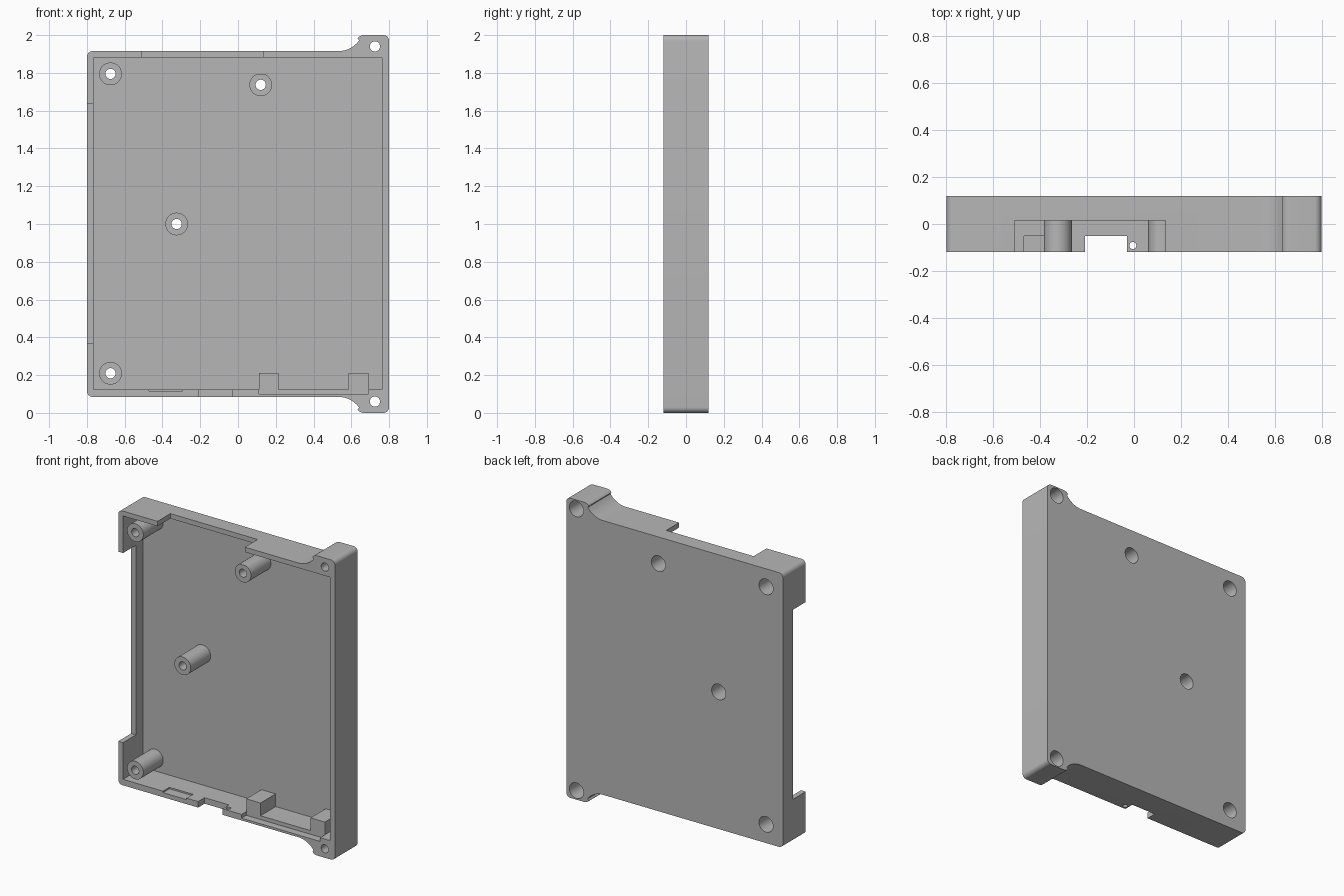
import bpy, bmesh, math
from mathutils import Matrix, Vector

cube = bpy.data.objects.get("Cube")
if cube:
    bpy.data.objects.remove(cube, do_unlink=True)

grey = bpy.data.materials.new("plain grey")
grey.use_nodes = True
colour = (0.47, 0.47, 0.47, 1)
grey.diffuse_color = colour
grey.node_tree.nodes["Principled BSDF"].inputs["Base Color"].default_value = colour

FRONT, BACK, FLOOR, LIP = -0.12, 0.12, 0.09, 0.015
WEST, EAST, LOW, HIGH = -0.8, 0.8, 0.087, 1.915
OUT = 0.1  # how far cutters reach past the surface


def make(name, bm):
    bmesh.ops.recalc_face_normals(bm, faces=bm.faces)
    mesh = bpy.data.meshes.new(name)
    bm.to_mesh(mesh)
    bm.free()
    mesh.materials.append(grey)
    obj = bpy.data.objects.new(name, mesh)
    bpy.context.collection.objects.link(obj)
    return obj


def prism(name, outline, y0, y1):
    bm = bmesh.new()
    face = bm.faces.new([bm.verts.new((x, y0, z)) for x, z in outline])
    new = bmesh.ops.extrude_face_region(bm, geom=[face])["geom"]
    verts = [v for v in new if isinstance(v, bmesh.types.BMVert)]
    bmesh.ops.translate(bm, verts=verts, vec=(0, y1 - y0, 0))
    return make(name, bm)


def box(name, x0, x1, y0, y1, z0, z1):
    return prism(name, [(x0, z0), (x1, z0), (x1, z1), (x0, z1)], y0, y1)


def rod(name, x, z, radius, y0, y1):
    bm = bmesh.new()
    place = Matrix.Translation((x, (y0 + y1) / 2, z)) @ Matrix.Rotation(math.pi / 2, 4, "X")
    bmesh.ops.create_cone(bm, cap_ends=True, segments=40, radius1=radius,
                          radius2=radius, depth=abs(y1 - y0), matrix=place)
    return make(name, bm)


def cut(obj, cutter):
    mod = obj.modifiers.new("cut", "BOOLEAN")
    mod.operation, mod.solver, mod.object = "DIFFERENCE", "EXACT", cutter
    bpy.context.view_layer.update()
    result = obj.evaluated_get(bpy.context.evaluated_depsgraph_get())
    mesh = bpy.data.meshes.new_from_object(result)
    obj.modifiers.clear()
    obj.data = mesh
    bpy.data.objects.remove(cutter, do_unlink=True)


def arc(cx, cz, r, a0, a1, n=8):
    angles = [math.radians(a0 + (a1 - a0) * i / n) for i in range(n + 1)]
    return [(cx + r * math.cos(a), cz + r * math.sin(a)) for a in angles]


def screw_hole(obj, x, z):
    # Narrow bore with a wide head recess at the back
    cut(obj, rod("bore", x, z, 0.027, FRONT - OUT, BACK + OUT))
    cut(obj, rod("head_recess", x, z, 0.052, FRONT + 0.11, BACK + OUT))


# Case outline: upper half, mirrored about mid height
r = 0.03
upper = arc(EAST - r, 2 - r, r, 0, 90)
upper += arc(0.668, 1.955, 0.045, 90, 140, 6)
upper += arc(0.53, HIGH + 0.138, 0.138, -36, -90, 8)
upper += arc(WEST + r, HIGH - r, r, 90, 180)
lower = [(x, 2 - z) for x, z in reversed(upper)]
case = prism("case", upper + lower, FRONT, BACK)

# Inner cavity, then wall openings at the top and right
cut(case, box("cavity", -0.765, 0.763, FRONT - OUT, FLOOR, 0.125, 1.882))
cut(case, box("top_opening", -0.51, 0.135, FRONT - OUT, LIP, 1.8, 2.1))
cut(case, box("side_opening", WEST - OUT, -0.7, FRONT - OUT, LIP, 0.37, 1.635))

# Bottom wall: port notch, shallow recess, board groove, pin hole
cut(case, box("port_notch", -0.21, -0.03, FRONT - OUT, -0.052, 0, 0.2))
cut(case, box("shallow_recess", -0.47, -0.295, FRONT - OUT, -0.052, 0.115, 0.2))
cut(case, box("board_groove", 0.11, 0.69, FRONT - OUT, -0.07, 0.1, 0.2))
bm = bmesh.new()
bmesh.ops.create_cone(bm, cap_ends=True, segments=20, radius1=0.015, radius2=0.015,
                      depth=0.2, matrix=Matrix.Translation((-0.005, -0.092, 0.1)))
cut(case, make("pin_hole", bm))

# Hollow screw posts standing on the floor
posts = {"upper_right": (-0.675, 1.795), "upper_left": (0.12, 1.737),
         "middle": (-0.325, 1.0), "lower_right": (-0.675, 0.21)}
parts = [case]
for name, (x, z) in posts.items():
    post = rod(name + "_post", x, z, 0.06, FRONT, FLOOR)
    if name == "upper_left":
        cut(post, box("flat", x - OUT, x + OUT, FRONT - OUT, BACK, z + 0.055, z + OUT))
    screw_hole(post, x, z)
    screw_hole(case, x, z)
    parts.append(post)

# Screw holes in the two ears
for z in (1.94, 0.06):
    screw_hole(case, 0.725, z)

# Support blocks on the bottom wall
for name, x in (("right_block", 0.11), ("left_block", 0.585)):
    parts.append(box(name, x, x + 0.105, -0.07, FLOOR + 0.01, 0.1, 0.21))

# Smooth curved walls, keep edges sharp
for obj in parts:
    bpy.ops.object.select_all(action="DESELECT")
    obj.select_set(True)
    bpy.context.view_layer.objects.active = obj
    bpy.ops.object.shade_smooth_by_angle(angle=math.radians(30))
